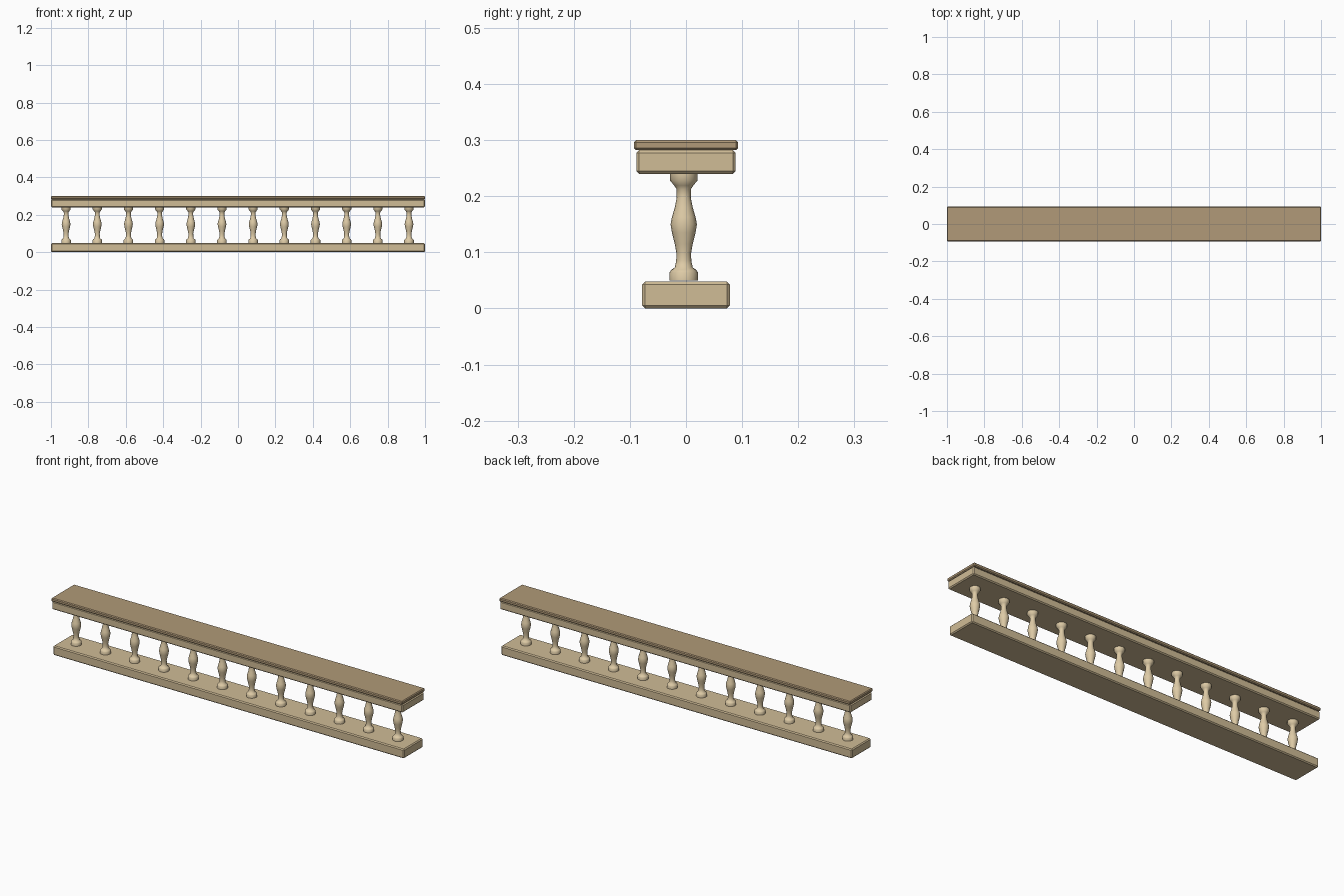
import bpy, bmesh, math

if "Cube" in bpy.data.objects:
    bpy.data.objects.remove(bpy.data.objects["Cube"])

def material(name, r, g, b):
    m = bpy.data.materials.new(name)
    lin = lambda c: ((c / 255 + 0.055) / 1.055) ** 2.4
    m.diffuse_color = (lin(r), lin(g), lin(b), 1)
    m.use_nodes = True
    m.node_tree.nodes["Principled BSDF"].inputs["Base Color"].default_value = m.diffuse_color
    return m

stone = material("tan stone", 208, 188, 150)
coping = material("brown stone", 177, 154, 120)
pale = material("pale stone", 222, 203, 166)

def add_object(name, bm, mat):
    me = bpy.data.meshes.new(name)
    bm.to_mesh(me)
    bm.free()
    me.materials.append(mat)
    ob = bpy.data.objects.new(name, me)
    bpy.context.collection.objects.link(ob)
    return ob

def slab(name, half_y, z0, z1, bevel, mat, y=0.0):
    bm = bmesh.new()
    bmesh.ops.create_cube(bm, size=1)
    for v in bm.verts:
        v.co = (v.co.x * 2, v.co.y * 2 * half_y + y, (z0 + z1) / 2 + v.co.z * (z1 - z0))
    bmesh.ops.bevel(bm, geom=bm.edges[:], offset=bevel, segments=1, affect='EDGES')
    return add_object(name, bm, mat)

# Base rail, handrail and coping
slab("base_rail", 0.078, 0.0, 0.048, 0.005, stone)
slab("hand_rail", 0.0885, 0.24, 0.282, 0.005, stone)
slab("coping", 0.093, 0.282, 0.30, 0.004, coping)

# Turned baluster profile: radius, height
profile = [(0.0255, 0.050), (0.0255, 0.064), (0.022, 0.069), (0.016, 0.073),
           (0.0135, 0.085), (0.013, 0.098), (0.016, 0.115), (0.021, 0.135),
           (0.0235, 0.150), (0.021, 0.163), (0.016, 0.180), (0.0125, 0.198),
           (0.0125, 0.212), (0.017, 0.219), (0.0245, 0.228), (0.0245, 0.241)]
SIDES = 16

def baluster(name, x, y):
    bm = bmesh.new()
    rings = []
    for r, z in profile:
        rings.append([bm.verts.new((x + r * math.cos(2 * math.pi * i / SIDES),
                                    y + r * math.sin(2 * math.pi * i / SIDES), z))
                      for i in range(SIDES)])
    for a, b in zip(rings, rings[1:]):
        for i in range(SIDES):
            j = (i + 1) % SIDES
            bm.faces.new((a[i], a[j], b[j], b[i])).smooth = True
    bm.faces.new(rings[0][::-1])
    bm.faces.new(rings[-1])
    # Keep the sharp edges of the foot and capital
    for e in bm.edges:
        if len(e.link_faces) == 2 and e.calc_face_angle() > math.radians(40):
            e.smooth = False
    return add_object(name, bm, pale)

# Row of twelve balusters
for k in range(12):
    baluster(f"baluster_{k + 1}", -0.919 + k / 6, -0.004)
